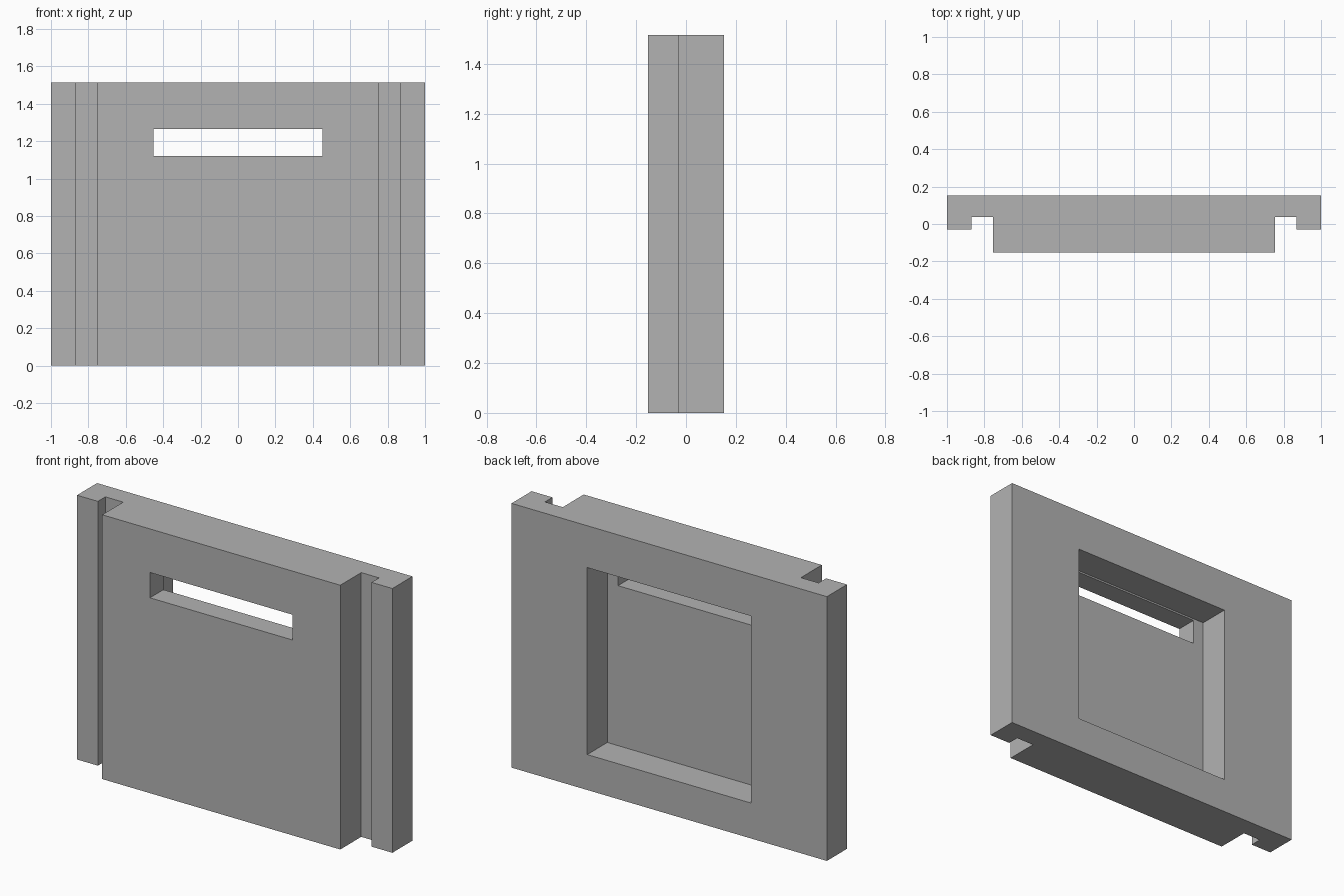
import bpy
import bmesh

if "Cube" in bpy.data.objects:
    bpy.data.objects.remove(bpy.data.objects["Cube"])

grey = bpy.data.materials.new("plain grey")
grey.diffuse_color = (0.45, 0.45, 0.45, 1.0)
grey.use_nodes = True
grey.node_tree.nodes["Principled BSDF"].inputs["Base Color"].default_value = grey.diffuse_color

HEIGHT = 1.515


def extruded(name, profile, z0, z1):
    """Extrude a plan-view outline from z0 up to z1."""
    bm = bmesh.new()
    base = bm.faces.new([bm.verts.new((x, y, z0)) for x, y in profile])
    top = bmesh.ops.extrude_face_region(bm, geom=[base])["geom"]
    verts = [g for g in top if isinstance(g, bmesh.types.BMVert)]
    bmesh.ops.translate(bm, verts=verts, vec=(0, 0, z1 - z0))
    bmesh.ops.recalc_face_normals(bm, faces=bm.faces)
    mesh = bpy.data.meshes.new(name)
    bm.to_mesh(mesh)
    bm.free()
    mesh.materials.append(grey)
    obj = bpy.data.objects.new(name, mesh)
    bpy.context.collection.objects.link(obj)
    return obj


def rectangle(x, y0, y1):
    return [(-x, y0), (x, y0), (x, y1), (-x, y1)]


# Panel with a vertical groove and a side flange at each end
half = [(0.755, -0.152), (0.755, 0.038), (0.868, 0.038),
        (0.868, -0.03), (1.0, -0.03), (1.0, 0.152)]
panel = extruded("panel", half + [(-x, y) for x, y in reversed(half)], 0, HEIGHT)

# Square recess in the back, and a slot through the front wall
cutters = [
    extruded("back_recess_cutter", rectangle(0.52, -0.03, 0.3), 0.203, 1.275),
    extruded("slot_cutter", rectangle(0.452, -0.3, 0.05), 1.12, 1.265),
]
for cutter in cutters:
    mod = panel.modifiers.new(cutter.name, "BOOLEAN")
    mod.operation = "DIFFERENCE"
    mod.solver = "EXACT"
    mod.object = cutter

# Apply the cuts and remove the cutters
bpy.context.view_layer.objects.active = panel
panel.select_set(True)
for cutter in cutters:
    bpy.ops.object.modifier_apply(modifier=cutter.name)
    bpy.data.objects.remove(cutter)
